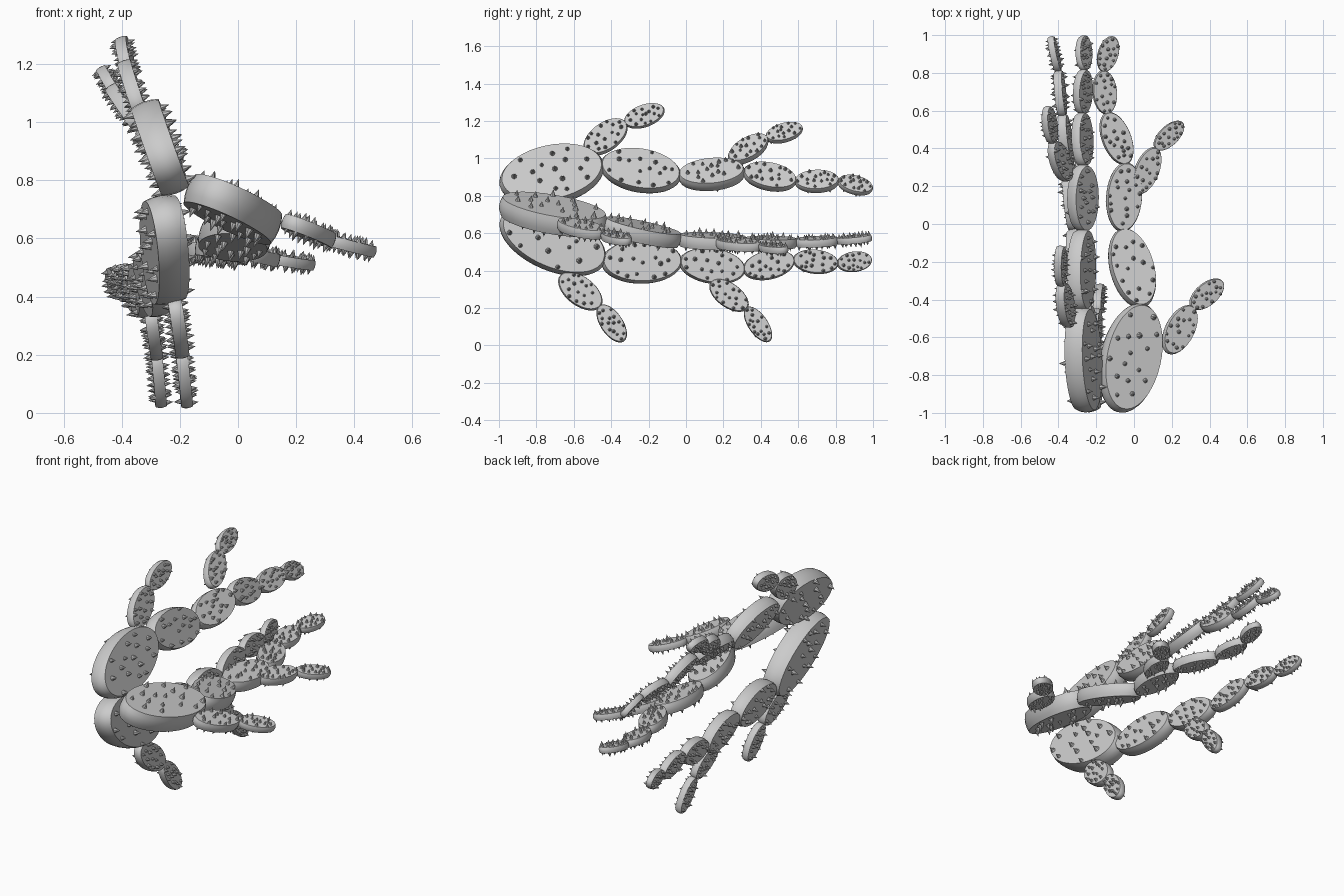
import bpy, bmesh, math, random
from mathutils import Vector, Matrix

random.seed(7)
cube = bpy.data.objects.get("Cube")
if cube:
    bpy.data.objects.remove(cube, do_unlink=True)

# Single stone-grey material
grey = bpy.data.materials.new("light_grey")
grey.use_nodes = True
grey.diffuse_color = (0.6, 0.6, 0.6, 1)
bsdf = next(n for n in grey.node_tree.nodes if n.type == 'BSDF_PRINCIPLED')
bsdf.inputs["Base Color"].default_value = (0.6, 0.6, 0.6, 1)

SIDES = 40
MAIN_WIDTHS = [0.32, 0.235, 0.19, 0.155, 0.13, 0.11]
FRONT_WIDTHS = [0.155, 0.12]
BACK_WIDTHS = [0.13, 0.105]


def make_object(name, bm, matrix):
    mesh = bpy.data.meshes.new(name)
    bmesh.ops.recalc_face_normals(bm, faces=bm.faces)
    bm.to_mesh(mesh)
    bm.free()
    mesh.materials.append(grey)
    obj = bpy.data.objects.new(name, mesh)
    obj.matrix_world = matrix
    bpy.context.collection.objects.link(obj)
    bpy.ops.object.select_all(action='DESELECT')
    obj.select_set(True)
    bpy.context.view_layer.objects.active = obj
    bpy.ops.object.shade_smooth_by_angle(angle=math.radians(40))
    return obj


def pad_mesh(length, width, thick):
    """Flat elliptical disc with a softly bulging rim."""
    bm = bmesh.new()
    rings = []
    for level in (-1, -0.5, 0, 0.5, 1):
        scale = 1 - 0.05 * level * level
        ring = []
        for i in range(SIDES):
            a = math.tau * i / SIDES
            ring.append(bm.verts.new((length / 2 * scale * math.cos(a),
                                      width / 2 * scale * math.sin(a),
                                      thick / 2 * level)))
        rings.append(ring)
    for low, high in zip(rings, rings[1:]):
        for i in range(SIDES):
            j = (i + 1) % SIDES
            bm.faces.new((low[i], low[j], high[j], high[i]))
    bm.faces.new(rings[0])
    bm.faces.new(rings[-1])
    return bm


def scatter(count, length, width):
    """Evenly spread random points in the pad outline."""
    points = []
    while len(points) < count:
        best, best_gap = None, -1
        for _ in range(8):
            a, r = random.uniform(0, math.tau), 0.88 * math.sqrt(random.random())
            p = Vector((length / 2 * r * math.cos(a), width / 2 * r * math.sin(a)))
            gap = min([(p - q).length for q in points], default=1)
            if gap > best_gap:
                best, best_gap = p, gap
        points.append(best)
    return points


def spine_mesh(length, width, thick):
    """Small cones on both faces of a pad."""
    bm = bmesh.new()
    for side in (1, -1):
        for p in scatter(16, length, width):
            radius = (0.006 + 0.026 * width) * random.uniform(0.8, 1.2)
            height = radius * 2.5
            flip = Matrix.Rotation(0 if side > 0 else math.pi, 4, 'X')
            place = Matrix.Translation((p.x, p.y, side * (thick / 2 + height * 0.45)))
            bmesh.ops.create_cone(bm, cap_ends=True, segments=8, radius1=radius,
                                  radius2=0, depth=height, matrix=place @ flip)
    return bm


def build_chain(name, joints, widths, rolls):
    """String of pads between joints; roll is the facing angle in the xz plane."""
    for i, (start, end) in enumerate(zip(joints, joints[1:])):
        start, end = Vector(start), Vector(end)
        along = (end - start).normalized()
        roll = math.radians(rolls[i])
        facing = Vector((math.cos(roll), 0, math.sin(roll)))
        facing = (facing - along * facing.dot(along)).normalized()
        across = facing.cross(along)
        matrix = Matrix((along, across, facing)).transposed().to_4x4()
        matrix.translation = (start + end) / 2
        length = (end - start).length * 1.04
        size = (length, widths[i], length * 0.175)
        make_object(f"{name}_pad_{i + 1}", pad_mesh(*size), matrix)
        make_object(f"{name}_spines_{i + 1}", spine_mesh(*size), matrix)


# Upper branch
build_chain("upper_stem",
            [(-0.25, -0.985, 0.855), (-0.285, -0.45, 0.97), (-0.27, -0.035, 0.9),
             (-0.27, 0.31, 0.93), (-0.275, 0.585, 0.875), (-0.265, 0.815, 0.88),
             (-0.265, 0.995, 0.835)],
            MAIN_WIDTHS, [20, 22, 42, 30, 35, 38])
build_chain("upper_front_shoot",
            [(-0.34, -0.535, 1.04), (-0.385, -0.325, 1.19), (-0.39, -0.12, 1.265)],
            FRONT_WIDTHS, [20, 18])
build_chain("upper_back_shoot",
            [(-0.35, 0.235, 0.99), (-0.43, 0.43, 1.11), (-0.46, 0.62, 1.165)],
            BACK_WIDTHS, [36, 30])

# Side branch
build_chain("side_stem",
            [(-0.08, -0.985, 0.755), (0.045, -0.435, 0.645), (-0.065, -0.035, 0.565),
             (-0.04, 0.32, 0.55), (-0.145, 0.585, 0.55), (-0.165, 0.81, 0.56),
             (-0.11, 0.99, 0.575)],
            MAIN_WIDTHS, [70, 75, 80, 80, 80, 80])
build_chain("side_front_shoot",
            [(0.18, -0.68, 0.655), (0.305, -0.44, 0.595), (0.465, -0.305, 0.555)],
            FRONT_WIDTHS, [73, 74])
build_chain("side_back_shoot",
            [(0.02, 0.165, 0.55), (0.115, 0.4, 0.53), (0.255, 0.535, 0.51)],
            BACK_WIDTHS, [76, 76])

# Lower branch
build_chain("lower_stem",
            [(-0.24, -0.98, 0.675), (-0.265, -0.445, 0.445), (-0.315, -0.03, 0.45),
             (-0.345, 0.31, 0.4), (-0.38, 0.575, 0.46), (-0.4, 0.81, 0.435),
             (-0.44, 0.99, 0.46)],
            MAIN_WIDTHS, [13, 12, 10, 10, 10, 8])
build_chain("lower_front_shoot",
            [(-0.215, -0.67, 0.37), (-0.195, -0.46, 0.21), (-0.175, -0.335, 0.025)],
            FRONT_WIDTHS, [10, 8])
build_chain("lower_back_shoot",
            [(-0.3, 0.135, 0.335), (-0.28, 0.325, 0.2), (-0.265, 0.445, 0.025)],
            BACK_WIDTHS, [8, 8])
